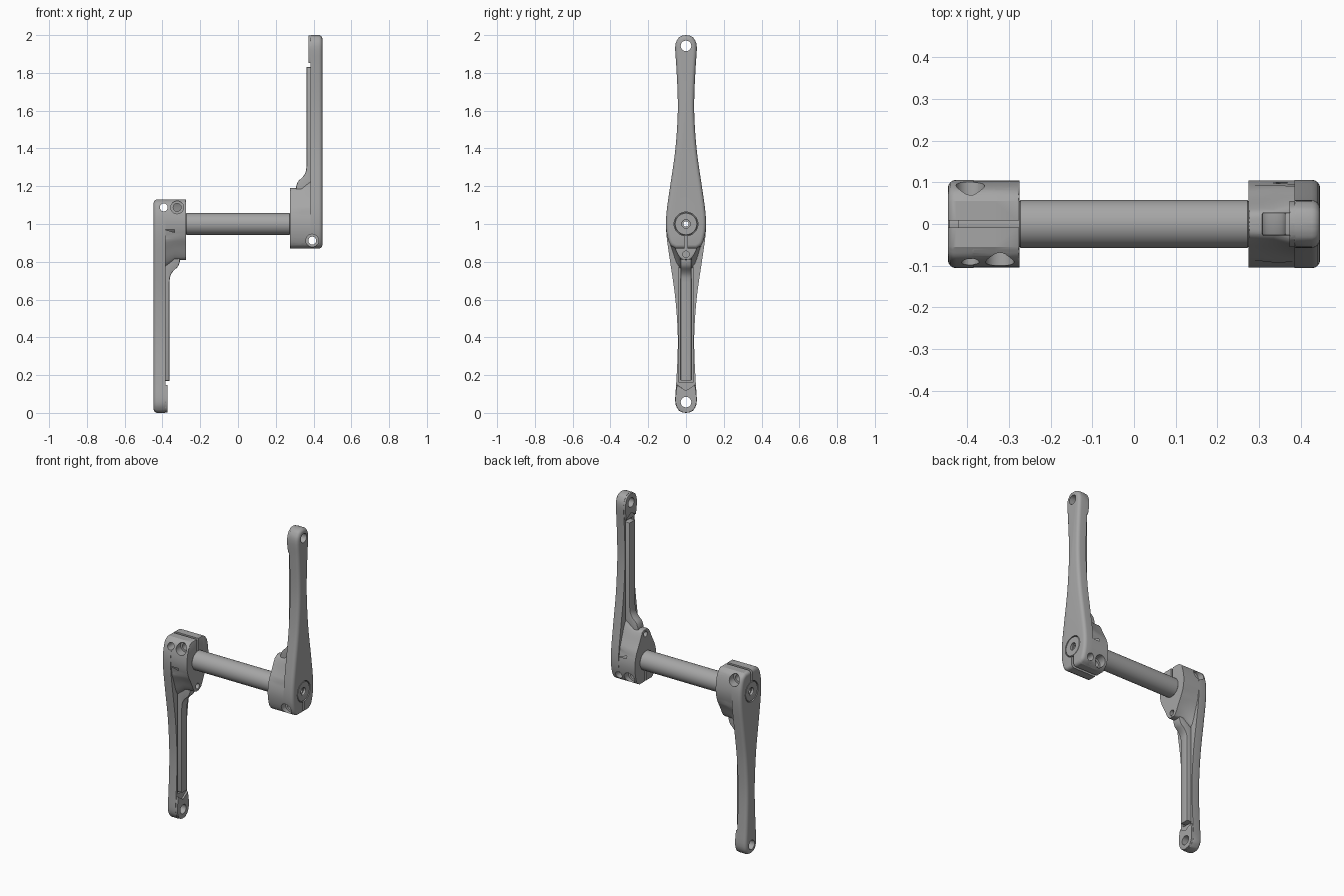
import bpy, bmesh, math
from mathutils import Vector, Matrix

if "Cube" in bpy.data.objects:
    bpy.data.objects.remove(bpy.data.objects["Cube"], do_unlink=True)

GREY = (0.38, 0.38, 0.38, 1)
metal = bpy.data.materials.new("grey metal")
metal.use_nodes = True
metal.diffuse_color = GREY
metal.node_tree.nodes["Principled BSDF"].inputs["Base Color"].default_value = GREY


def make(name, bm):
    bmesh.ops.recalc_face_normals(bm, faces=bm.faces)
    mesh = bpy.data.meshes.new(name)
    bm.to_mesh(mesh)
    bm.free()
    ob = bpy.data.objects.new(name, mesh)
    bpy.context.collection.objects.link(ob)
    mesh.materials.append(metal)
    return ob


def smooth_path(pts, steps=4):
    """Catmull-Rom curve through the points."""
    p = [Vector(q) for q in pts]
    p = [2 * p[0] - p[1]] + p + [2 * p[-1] - p[-2]]
    out = []
    for a, b, c, d in zip(p, p[1:], p[2:], p[3:]):
        for i in range(steps):
            t = i / steps
            out.append(0.5 * (2 * b + (c - a) * t + (2 * a - 5 * b + 4 * c - d) * t * t
                              + (3 * b - a - 3 * c + d) * t ** 3))
    return out + [p[-2]]


def mirrored(half):
    """Close a half outline of (y, z) across y = 0."""
    return list(half) + [Vector((-q[0], q[1])) for q in reversed(half) if abs(q[0]) > 1e-5]


def loft(name, rings, inner=0, outer=0):
    """Skin between (x, outline) rings, rounding the inner and outer rims."""
    bm = bmesh.new()
    loops = [[bm.verts.new((x, q[0], q[1])) for q in ring] for x, ring in rings]
    n = len(loops[0])
    for a, b in zip(loops, loops[1:]):
        for i in range(n):
            bm.faces.new((a[i], a[(i + 1) % n], b[(i + 1) % n], b[i]))
    caps = [bm.faces.new(loops[0]), bm.faces.new(loops[-1])]
    rims = [list(f.edges) for f in caps]
    for edges, width, segs in ((rims[0], inner, 2), (rims[1], outer, 4)):
        if width:
            bmesh.ops.bevel(bm, geom=edges, offset=width, segments=segs,
                            profile=0.5, affect='EDGES')
    return make(name, bm)


def rod(name, radius, start, end, sides=40):
    """Cylinder between two points."""
    a, b = Vector(start), Vector(end)
    bm = bmesh.new()
    turn = (b - a).to_track_quat('Z', 'Y').to_matrix().to_4x4()
    bmesh.ops.create_cone(bm, cap_ends=True, segments=sides, radius1=radius, radius2=radius,
                          depth=(b - a).length, matrix=Matrix.Translation((a + b) / 2) @ turn)
    return make(name, bm)


def box(name, lo, hi):
    lo, hi = Vector(lo), Vector(hi)
    bm = bmesh.new()
    bmesh.ops.create_cube(bm, matrix=Matrix.Translation((lo + hi) / 2)
                          @ Matrix.Diagonal((*(hi - lo), 1)))
    return make(name, bm)


def combine(ob, tools, operation):
    """Apply booleans and discard the tool objects."""
    for tool in tools:
        tool.hide_render = True
        mod = ob.modifiers.new("bool", 'BOOLEAN')
        mod.operation, mod.solver, mod.object = operation, 'EXACT', tool
        bpy.context.view_layer.update()
        mesh = bpy.data.meshes.new_from_object(
            ob.evaluated_get(bpy.context.evaluated_depsgraph_get()))
        ob.modifiers.clear()
        ob.data = mesh
        bpy.data.objects.remove(tool, do_unlink=True)


def lathe(name, profile, sides=48):
    """Spin a closed (x, radius) profile round the axle line."""
    bm = bmesh.new()
    loops = []
    for i in range(sides):
        a = math.tau * i / sides
        loops.append([bm.verts.new((x, r * math.cos(a), 1 + r * math.sin(a))) for x, r in profile])
    n = len(profile)
    for i in range(sides):
        a, b = loops[i], loops[(i + 1) % sides]
        for j in range(n):
            bm.faces.new((a[j], a[(j + 1) % n], b[(j + 1) % n], b[j]))
    return make(name, bm)


# Arm blade
OUT, IN, TIP_Z = 0.447, 0.385, 1.943
tip = [(0.057, 1.94), (0.041, 1.983), (0.022, 1.996), (0, 2.0)]
blade = smooth_path([(0.055, 0.87), (0.083, 0.89), (0.1, 0.94), (0.106, 1.0), (0.101, 1.08),
                     (0.084, 1.2), (0.058, 1.38), (0.045, 1.55), (0.044, 1.68),
                     (0.051, 1.83)] + tip)
blade = mirrored(blade)
arm = loft("upper_arm", [(IN, blade), (OUT, blade)], 0.004, 0.02)

# Groove round the rib
combine(arm, [box("groove", (0.36, -0.036, 1.2), (0.397, 0.036, 1.84))], 'DIFFERENCE')

# Clamp hub, tapering up the arm and widening toward the blade
hub_in = smooth_path([(0.055, 0.87), (0.082, 0.89), (0.099, 0.94), (0.104, 1.0), (0.092, 1.06),
                      (0.062, 1.12), (0.04, 1.165), (0.024, 1.186), (0, 1.19)])
hub_mid = [Vector((q.x * (1.08 if q.y > 1.06 else 1), q.y)) for q in hub_in]
hub_out = [Vector((q.x + max(0, q.y - 1.04) * 0.15, q.y + max(0, q.y - 1.04) * 0.35))
           for q in hub_in]
hub_out[-1].x = hub_mid[-1].x = 0
hub = loft("hub", [(0.275, mirrored(hub_in)), (0.335, mirrored(hub_mid)),
                   (0.41, mirrored(hub_out))], 0.005)

# Raised rib with a curved root under the hub
root = [Vector(p) for p in [(0.41, 1.1), (0.305, 1.1)]]
root += smooth_path([(0.308, 1.2), (0.318, 1.225), (0.343, 1.25), (0.358, 1.275), (0.363, 1.31)], 3)
root += [Vector((0.363, 1.83)), Vector((0.41, 1.83))]
bm = bmesh.new()
face = bm.faces.new([bm.verts.new((p.x, -0.028, p.y)) for p in root])
ext = bmesh.ops.extrude_face_region(bm, geom=[face])
bmesh.ops.translate(bm, vec=(0, 0.056, 0),
                    verts=[v for v in ext["geom"] if isinstance(v, bmesh.types.BMVert)])
rims = [e for e in bm.edges if abs(e.verts[0].co.y - e.verts[1].co.y) < 1e-5]
bmesh.ops.bevel(bm, geom=rims, offset=0.005, segments=2, profile=0.5, affect='EDGES')
rib = make("rib", bm)

# Thicker eye at the tip, notched toward the rib
pad = [Vector((0, 1.885)), Vector((0.046, 1.852))] + [
    q * 1 for q in smooth_path([(0.051, 1.87), (0.0555, 1.94), (0.04, 1.982), (0.021, 1.995), (0, 1.999)])]
pad = mirrored(pad)
eye = loft("eye", [(0.373, pad), (0.42, pad)], 0.003)
combine(arm, [hub, rib, eye], 'UNION')

# Bores, pinch slot and bolt holes
cuts = [rod("eye_hole", 0.028, (0.3, 0, TIP_Z), (0.5, 0, TIP_Z)),
        rod("axle_bore", 0.055, (0.2, 0, 1), (0.5, 0, 1), 48),
        rod("cap_recess", 0.063, (0.425, 0, 1), (0.5, 0, 1), 48),
        rod("stop_hole", 0.017, (0.2, 0, 1.16), (0.31, 0, 1.16), 24),
        box("pinch_slot", (0.2, -0.008, 0.8), (0.5, 0.008, 0.97))]
for x, side in ((0.393, -1), (0.322, 1)):
    cuts += [rod("bolt_hole", 0.021, (x, -0.2, 0.912), (x, 0.2, 0.912), 28),
             rod("bolt_seat", 0.034, (x, side * 0.05, 0.912), (x, side * 0.2, 0.912), 32)]
combine(arm, cuts, 'DIFFERENCE')

# Hollow axle and end cap
axle = lathe("axle", [(-0.43, 0.014), (-0.43, 0.0545), (-0.275, 0.0545), (-0.272, 0.058),
                      (0.272, 0.058), (0.275, 0.0545), (0.43, 0.0545), (0.43, 0.014)])
cap = lathe("upper_cap", [(0.42, 0.022), (0.444, 0.022), (0.446, 0.025), (0.446, 0.057),
                          (0.443, 0.06), (0.42, 0.06)])

# Opposite arm and cap, inverted through the axle centre
parts = [axle, arm, cap]
flip = Matrix.Translation((0, 0, 2)) @ Matrix.Diagonal((-1, -1, -1, 1))
for ob in (arm, cap):
    twin = bpy.data.objects.new(ob.name.replace("upper", "lower"), ob.data.copy())
    bpy.context.collection.objects.link(twin)
    twin.data.transform(flip)
    twin.data.flip_normals()
    parts.append(twin)

bpy.ops.object.select_all(action='DESELECT')
for ob in parts:
    ob.select_set(True)
bpy.context.view_layer.objects.active = arm
bpy.ops.object.shade_smooth_by_angle(angle=math.radians(30))
